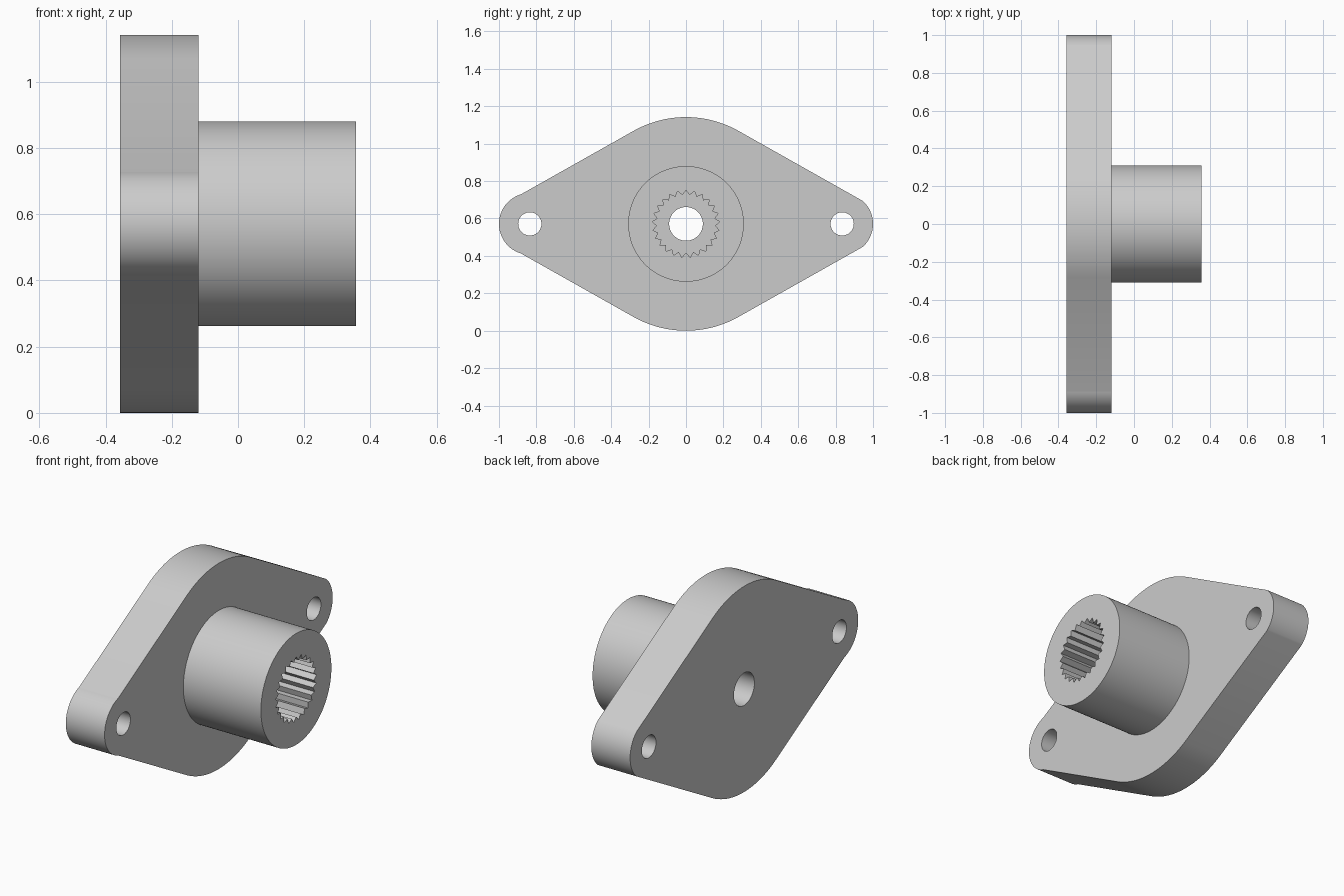
import bpy, bmesh
from math import sin, cos, pi, radians, acos, atan2, hypot
from mathutils import Matrix

if "Cube" in bpy.data.objects:
    bpy.data.objects.remove(bpy.data.objects["Cube"], do_unlink=True)

grey = bpy.data.materials.new("light grey")
grey.use_nodes = True
color = (0.6, 0.6, 0.6, 1)
grey.diffuse_color = color
grey.node_tree.nodes["Principled BSDF"].inputs["Base Color"].default_value = color

AXIS_Z = 0.571
BODY_R, EAR_R, EAR_Y = 0.571, 0.165, 0.835


def arc(cy, r, a0, a1, n):
    """Points on an arc, angles measured from +y towards +z."""
    return [(cy + r * cos(a0 + (a1 - a0) * i / n), r * sin(a0 + (a1 - a0) * i / n))
            for i in range(n + 1)]


def circle(cy, r, n=96):
    return arc(cy, r, 0, 2 * pi, n)[:-1]


def plate(name, loops, x0, x1):
    """Extrude an outline with holes along x."""
    curve = bpy.data.curves.new(name, 'CURVE')
    curve.dimensions = '2D'
    curve.fill_mode = 'BOTH'
    curve.extrude = (x1 - x0) / 2
    for pts in loops:
        s = curve.splines.new('POLY')
        s.points.add(len(pts) - 1)
        for p, (u, v) in zip(s.points, pts):
            p.co = (u, v, 0, 1)
        s.use_cyclic_u = True
    helper = bpy.data.objects.new(name + "_outline", curve)
    bpy.context.collection.objects.link(helper)
    bpy.context.view_layer.update()
    mesh = bpy.data.meshes.new_from_object(
        helper.evaluated_get(bpy.context.evaluated_depsgraph_get()))
    bpy.data.objects.remove(helper, do_unlink=True)

    # Turn the outline plane to y-z, and weld caps to walls
    bm = bmesh.new()
    bm.from_mesh(mesh)
    bm.transform(Matrix(((0, 0, 1, (x0 + x1) / 2), (1, 0, 0, 0),
                         (0, 1, 0, AXIS_Z), (0, 0, 0, 1))))
    bmesh.ops.remove_doubles(bm, verts=bm.verts, dist=1e-5)
    bmesh.ops.recalc_face_normals(bm, faces=bm.faces)
    bm.to_mesh(mesh)
    bm.free()
    mesh.materials.clear()
    mesh.materials.append(grey)
    obj = bpy.data.objects.new(name, mesh)
    bpy.context.collection.objects.link(obj)
    bpy.ops.object.select_all(action='DESELECT')
    obj.select_set(True)
    bpy.context.view_layer.objects.active = obj
    bpy.ops.object.shade_smooth_by_angle(angle=radians(20))
    return obj


# Flange outline: big arcs, straight flanks and two rounded ears
flank = radians(60.6)
spread = acos((BODY_R - EAR_Y * cos(flank)) / EAR_R)
trimmed = flank - spread    # +y ear is cut by the flanks
proud = flank + spread      # -y ear stands slightly proud of them
outline = (arc(EAR_Y, EAR_R, -trimmed, trimmed, 32)
           + arc(0, BODY_R, flank, pi - flank, 40)
           + arc(-EAR_Y, EAR_R, pi - proud, pi + proud, 48)
           + arc(0, BODY_R, pi + flank, 2 * pi - flank, 40))
plate("flange", [outline, circle(EAR_Y, 0.062, 48), circle(-EAR_Y, 0.062, 48),
                 circle(0, 0.09, 64)], -0.357, -0.119)

# Boss with a toothed socket
TEETH = 25
socket = []
for i in range(2 * TEETH):
    r = 0.18 if i % 2 == 0 else 0.155
    a = pi / 2 + pi * i / TEETH
    socket.append((r * cos(a), r * sin(a)))
plate("splined_boss", [circle(0, 0.309, 128), socket], -0.119, 0.357)
